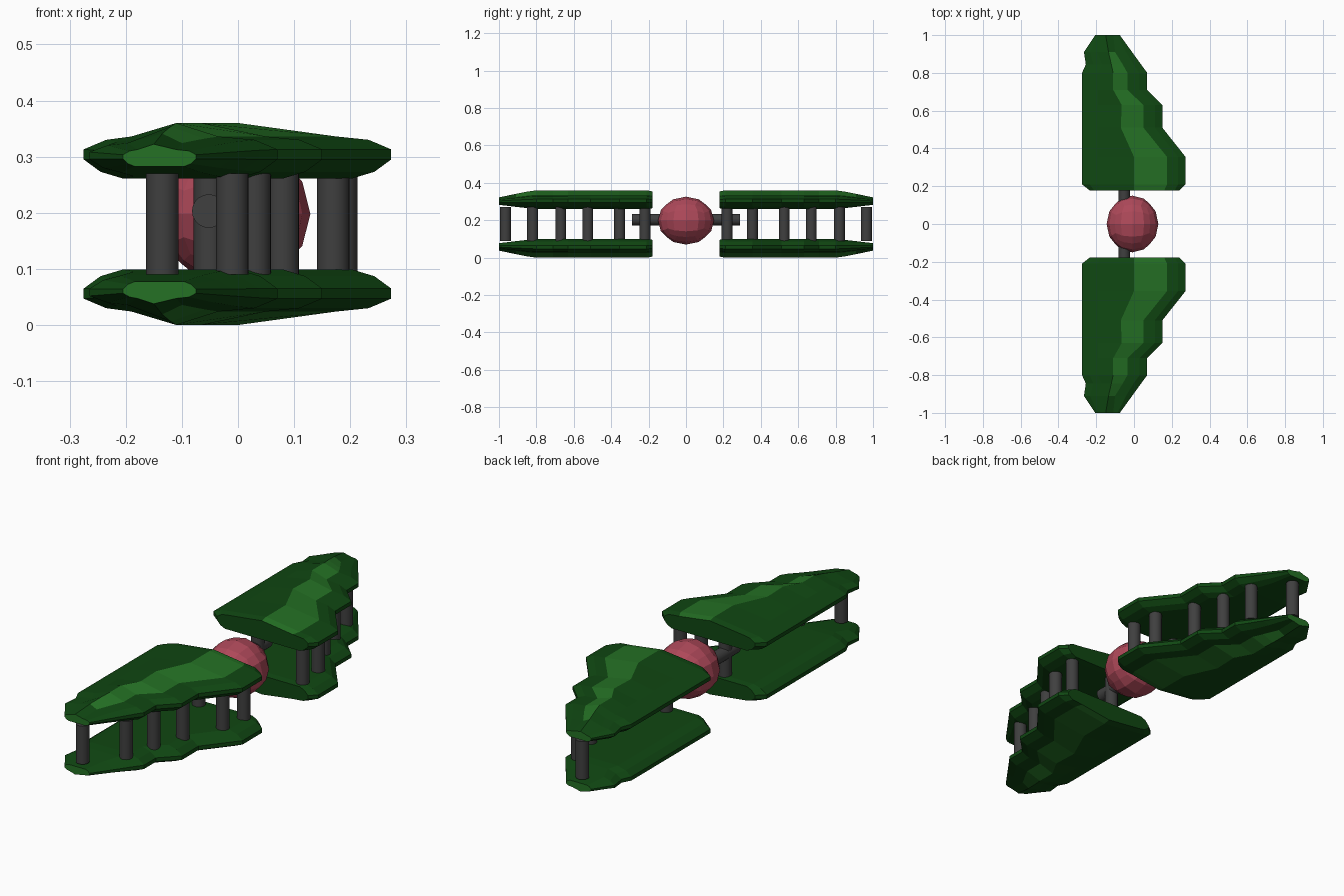
import bpy, bmesh, math
from mathutils import Vector, Matrix

if "Cube" in bpy.data.objects:
    bpy.data.objects.remove(bpy.data.objects["Cube"])


def material(name, rgb):
    m = bpy.data.materials.new(name)
    m.diffuse_color = (*rgb, 1)
    m.use_nodes = True
    m.node_tree.nodes["Principled BSDF"].inputs["Base Color"].default_value = m.diffuse_color
    return m


dark_green = material("dark green", (0.005, 0.063, 0.006))
light_green = material("light green", (0.018, 0.165, 0.018))
grey = material("dark grey", (0.05, 0.05, 0.05))
pink = material("dusty red", (0.42, 0.065, 0.1))


def finish(bm, name, mats):
    bmesh.ops.recalc_face_normals(bm, faces=bm.faces)
    me = bpy.data.meshes.new(name)
    bm.to_mesh(me)
    bm.free()
    for m in mats:
        me.materials.append(m)
    ob = bpy.data.objects.new(name, me)
    bpy.context.collection.objects.link(ob)
    return ob


# Wing plate stations: y, left x, right x, ridge x, strip edge x, inset scale, thickness scale
STATIONS = [
    (0.178, -0.235, 0.240, 0.000, 0.160, 0.6, 0.90),
    (0.210, -0.275, 0.273, 0.000, 0.175, 1.0, 1.0),
    (0.355, -0.275, 0.273, 0.000, 0.175, 1.0, 1.0),
    (0.510, -0.275, 0.150, -0.070, 0.050, 1.0, 1.0),
    (0.630, -0.275, 0.150, -0.065, 0.050, 1.0, 1.0),
    (0.710, -0.275, 0.070, -0.110, -0.035, 1.0, 1.0),
    (0.800, -0.275, 0.070, -0.110, -0.035, 1.0, 1.0),
    (0.845, -0.255, 0.037, -0.120, -0.060, 1.0, 0.9),
    (0.910, -0.265, -0.010, -0.135, -0.100, 0.8, 0.7),
    (1.000, -0.205, -0.075, -0.150, -0.110, 0.3, 0.4),
]


def section(y, l, r, c, s, k, kz):
    pts = [(l + .07 * k, .261), (r - .07 * k, .261), (r - .03 * k, .273), (r, .295),
           (r, .313), (r - .04 * k, .330), (s, .336), (c, .360), (l + .085 * k, .336),
           (l + .04 * k, .330), (l, .313), (l, .295), (l + .03 * k, .273)]
    return [Vector((x, y, .297 + (z - .297) * kz)) for x, z in pts]


def wing_plate(name, side, upper):
    bm = bmesh.new()
    rings = []
    for st in STATIONS:
        ring = []
        for p in section(*st):
            z = p.z if upper else 0.36 - p.z
            ring.append(bm.verts.new((p.x, p.y * side, z)))
        rings.append(ring)
    n = len(rings[0])
    for i in range(len(rings) - 1):
        for j in range(n):
            a, b = rings[i], rings[i + 1]
            f = bm.faces.new((a[j], a[(j + 1) % n], b[(j + 1) % n], b[j]))
            # Light strip runs beside the ridge, stopping short of the tip
            if j == 6 and i < len(rings) - 2:
                f.material_index = 1
    bm.faces.new(rings[0])
    bm.faces.new(rings[-1]).material_index = 1   # light tip
    finish(bm, name, [dark_green, light_green])


def cylinder(name, radius, length, matrix, sides=20):
    bm = bmesh.new()
    bmesh.ops.create_cone(bm, cap_ends=True, segments=sides, radius1=radius,
                          radius2=radius, depth=length, matrix=matrix)
    ob = finish(bm, name, [grey])
    for p in ob.data.polygons:
        p.use_smooth = len(p.vertices) == 4
    ob.data.set_sharp_from_angle(angle=math.radians(40))


# Wings and the posts between their plates
POSTS = [(-0.135, 0.965), (-0.01, 0.82), (0.03, 0.67), (0.08, 0.525),
         (0.17, 0.355), (0.184, 0.22), (-0.05, 0.22)]
for side, label in ((-1, "front"), (1, "back")):
    wing_plate(label + "_upper_wing_plate", side, True)
    wing_plate(label + "_lower_wing_plate", side, False)
    for i, (x, y) in enumerate(POSTS):
        cylinder(f"{label}_post_{i + 1}", 0.029, 0.18,
                 Matrix.Translation((x, y * side, 0.18)))

# Rod through the core
cylinder("axle_rod", 0.03, 0.58,
         Matrix.Translation((-0.052, 0, 0.203)) @ Matrix.Rotation(math.pi / 2, 4, 'X'))

# Faceted core: rounded cube with slightly raised side panels
bm = bmesh.new()
bmesh.ops.create_cube(bm, size=2)
bmesh.ops.subdivide_edges(bm, edges=bm.edges, cuts=3, use_grid_fill=True)
for v in bm.verts:
    on_edge = sum(abs(abs(c) - 1) < 0.01 for c in v.co) >= 2
    d = v.co.normalized() * (0.97 if on_edge else 1.0)
    v.co = Vector((d.x * 0.137 - 0.008, d.y * 0.15, d.z * 0.128 + 0.198))
finish(bm, "core", [pink])
